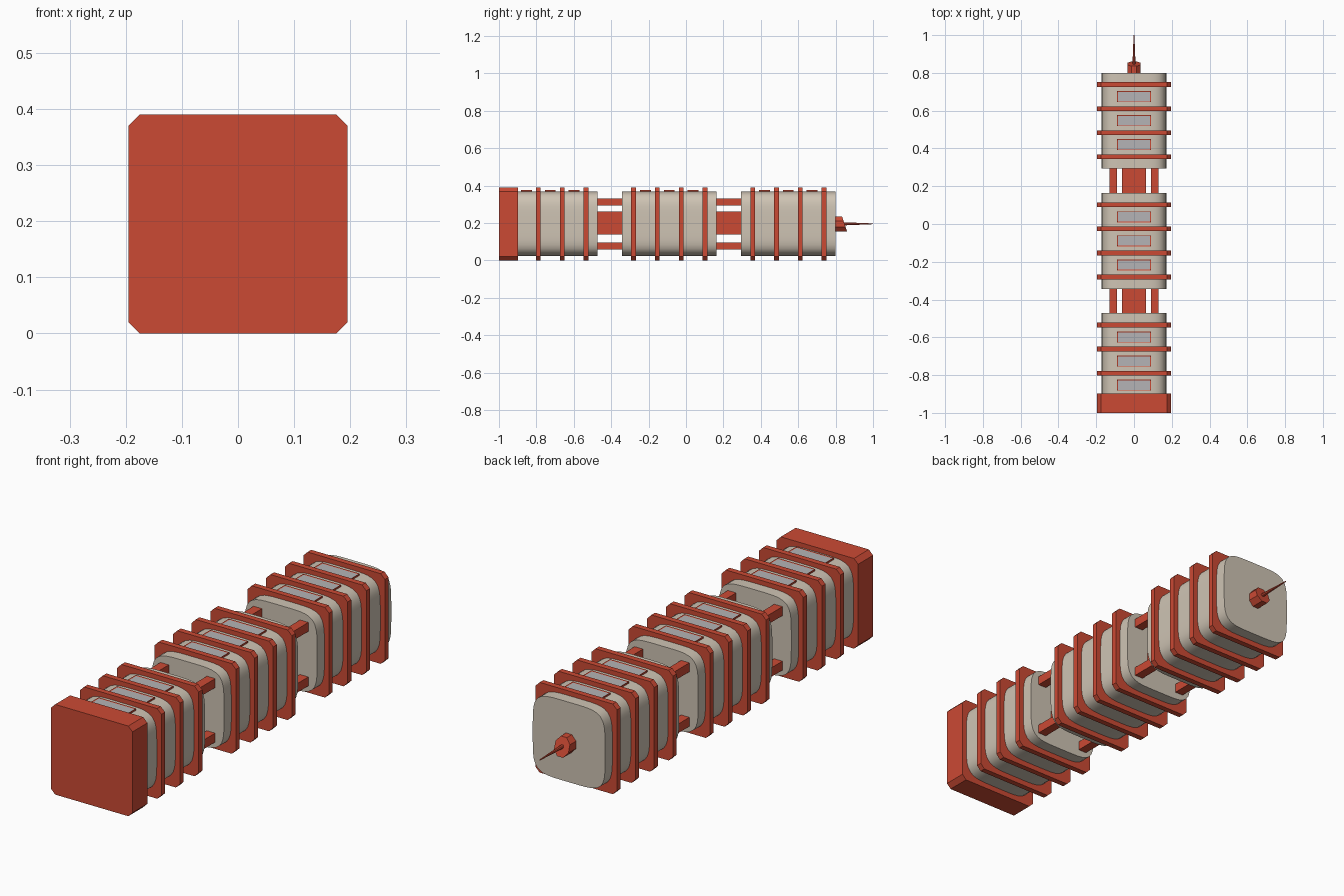
import bpy, bmesh, math
from mathutils import Vector

if "Cube" in bpy.data.objects:
    bpy.data.objects.remove(bpy.data.objects["Cube"])

ZC = 0.195          # height of the long axis
PITCH = 0.1273      # spacing of the ribs
FIRST = 0.738       # y of the last rib


def material(name, rgb):
    m = bpy.data.materials.new(name)
    m.diffuse_color = (*rgb, 1)
    m.use_nodes = True
    m.node_tree.nodes["Principled BSDF"].inputs["Base Color"].default_value = m.diffuse_color
    return m


RED = material("red_paint", (0.60, 0.068, 0.034))
BEIGE = material("beige_wall", (0.62, 0.55, 0.455))
GLASS = material("grey_glass", (0.46, 0.455, 0.465))


def finish(name, bm, *mats):
    bmesh.ops.recalc_face_normals(bm, faces=bm.faces)
    me = bpy.data.meshes.new(name)
    bm.to_mesh(me)
    bm.free()
    for m in mats:
        me.materials.append(m)
    ob = bpy.data.objects.new(name, me)
    bpy.context.collection.objects.link(ob)
    return ob


def prism(name, outline, y0, y1, mat, slope=0.0):
    """Extrude an x-z outline along y; slope tilts the far end."""
    bm = bmesh.new()
    a = [bm.verts.new((x, y0, z)) for x, z in outline]
    b = [bm.verts.new((x, y1 - slope * (z - ZC), z)) for x, z in outline]
    bm.faces.new(a)
    bm.faces.new(b)
    n = len(a)
    for i in range(n):
        j = (i + 1) % n
        bm.faces.new((a[i], a[j], b[j], b[i]))
    return finish(name, bm, mat)


def chamfered(h, c):
    k = h - c
    pts = [(h, -k), (h, k), (k, h), (-k, h), (-h, k), (-h, -k), (-k, -h), (k, -h)]
    return [(x, z + ZC) for x, z in pts]


def rect(cx, cz, hx, hz):
    return [(cx - hx, cz - hz), (cx + hx, cz - hz), (cx + hx, cz + hz), (cx - hx, cz + hz)]


def squircle(h, power, n=64):
    pts = []
    for i in range(n):
        t = 2 * math.pi * i / n
        c, s = math.cos(t), math.sin(t)
        r = h / (abs(c) ** power + abs(s) ** power) ** (1 / power)
        pts.append((r * c, ZC + 0.002 + r * s))
    return pts


def window(name, y):
    """Framed plate on the upper wall with a slightly sunken pane."""
    bm = bmesh.new()
    bmesh.ops.create_cube(bm, size=1)
    for v in bm.verts:
        v.co = Vector((v.co.x * 0.18, y + v.co.y * 0.058, 0.3685 + v.co.z * 0.015))
    bm.normal_update()
    top = [f for f in bm.faces if f.normal.z > 0.9]
    bmesh.ops.inset_region(bm, faces=top, thickness=0.006)
    bmesh.ops.translate(bm, verts=top[0].verts, vec=(0, 0, -0.002))
    top[0].material_index = 1
    finish(name, bm, RED, GLASS)


# square base
prism("base", chamfered(0.195, 0.02), -1.0, -0.898, RED)

# three rounded wall blocks, with ribs and windows
for b in range(3):
    start = FIRST - 5 * b * PITCH
    mid = start - 1.5 * PITCH
    body = prism(f"wall_block_{b}", squircle(0.173, 5), mid - 0.2535, mid + 0.2535, BEIGE)
    bpy.context.view_layer.objects.active = body
    body.select_set(True)
    bpy.ops.object.shade_smooth_by_angle(angle=math.radians(35))
    body.select_set(False)
    for k in range(4):
        y = start - k * PITCH
        if y > -0.88:
            prism(f"rib_{b}_{k}", chamfered(0.195, 0.02), y - 0.0125, y + 0.0125, RED)
        if k < 3:
            window(f"window_{b}_{k}", y - PITCH / 2)

# open storeys: core and four corner posts
for g in range(2):
    yc = FIRST - (4 + 5 * g) * PITCH
    y0, y1 = yc - 0.08, yc + 0.08
    prism(f"core_{g}", rect(0, 0.2, 0.063, 0.062), y0, y1, RED)
    for sx in (-1, 1):
        for sz in (-1, 1):
            prism(f"post_{g}_{sx}_{sz}", rect(sx * 0.111, ZC + sz * 0.118, 0.02, 0.0195), y0, y1, RED)

# mast socket with a slanted end
socket = [(0.037 * math.cos(math.pi * (i + 0.5) / 4), ZC + 0.042 * math.sin(math.pi * (i + 0.5) / 4))
          for i in range(8)]
prism("mast_socket", socket, 0.79, 0.848, RED, slope=0.33)

# tapering mast
bm = bmesh.new()
bmesh.ops.create_cone(bm, cap_ends=True, segments=8, radius1=0.009, radius2=0.002, depth=0.17)
for v in bm.verts:
    x, y, z = v.co
    v.co = (x, 0.915 + z, ZC + 0.001 + y)
finish("mast", bm, RED)
